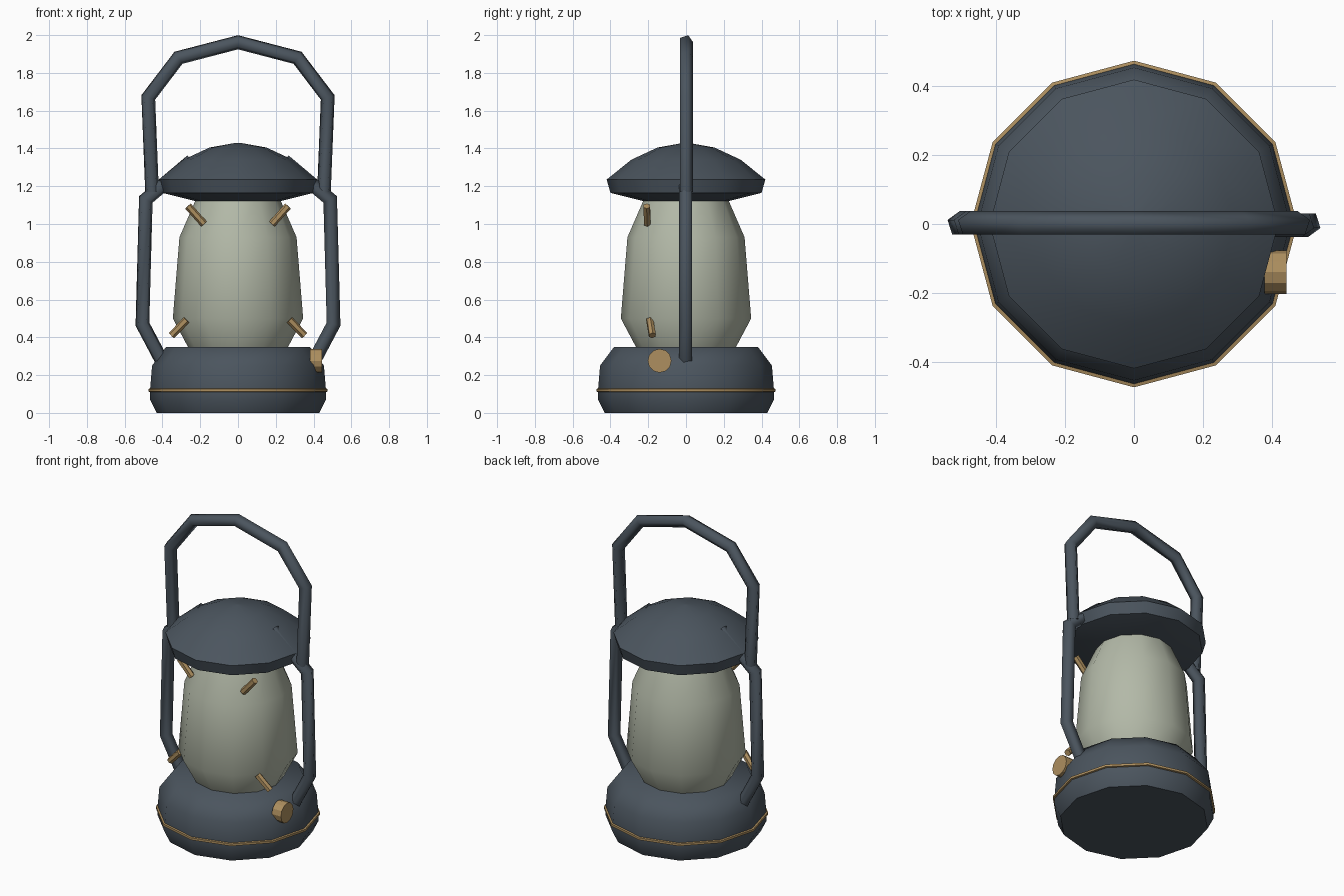
import bpy
import bmesh
from math import sin, cos, pi, radians
from mathutils import Vector, Matrix

if "Cube" in bpy.data.objects:
    bpy.data.objects.remove(bpy.data.objects["Cube"])


def make_material(name, rgb):
    mat = bpy.data.materials.new(name)
    mat.use_nodes = True
    color = (*rgb, 1)
    mat.diffuse_color = color
    mat.node_tree.nodes["Principled BSDF"].inputs["Base Color"].default_value = color
    return mat


slate = make_material("slate metal", (0.07, 0.09, 0.112))
brass = make_material("brass", (0.42, 0.275, 0.115))
glass = make_material("frosted glass", (0.45, 0.485, 0.39))


def finish(name, bm, mat, angle=None):
    bmesh.ops.recalc_face_normals(bm, faces=bm.faces)
    mesh = bpy.data.meshes.new(name)
    bm.to_mesh(mesh)
    bm.free()
    mesh.materials.append(mat)
    obj = bpy.data.objects.new(name, mesh)
    bpy.context.collection.objects.link(obj)
    if angle:
        bpy.ops.object.select_all(action='DESELECT')
        obj.select_set(True)
        bpy.context.view_layer.objects.active = obj
        bpy.ops.object.shade_smooth_by_angle(angle=radians(angle))
    return obj


def skin(bm, rings, closed=False):
    """Bridge consecutive vertex rings with quads; cap the ends if open."""
    sides = len(rings[0])
    pairs = list(zip(rings, rings[1:]))
    if closed:
        pairs.append((rings[-1], rings[0]))
    for a, b in pairs:
        for i in range(sides):
            j = (i + 1) % sides
            bm.faces.new((a[i], a[j], b[j], b[i]))
    if not closed:
        bm.faces.new(rings[0])
        bm.faces.new(rings[-1])


def lathe(name, profile, mat, angle, closed=False, sides=12):
    bm = bmesh.new()
    rings = [[bm.verts.new((r * cos(2 * pi * i / sides), r * sin(2 * pi * i / sides), z))
              for i in range(sides)] for r, z in profile]
    skin(bm, rings, closed)
    return finish(name, bm, mat, angle)


def tube(name, path, radius, mat, turn=1, sides=5):
    """Mitred tube along a path of (x, z) points in the plane y = 0."""
    pts = [Vector(p) for p in path]
    bm = bmesh.new()
    rings = []
    for k, p in enumerate(pts):
        before = (p - pts[max(k - 1, 0)]).normalized()
        after = (pts[min(k + 1, len(pts) - 1)] - p).normalized()
        tangent = (before + after).normalized()
        normal = Vector((-tangent.y, tangent.x))
        stretch = 1 / tangent.dot(after if after.length else before)
        ring = []
        for i in range(sides):
            a = 2 * pi * i / sides
            q = p + normal * (radius * stretch * sin(a))
            ring.append(bm.verts.new((turn * q.x, turn * radius * cos(a), q.y)))
        rings.append(ring)
    skin(bm, rings)
    return finish(name, bm, mat, 80)


def rod(name, start, end, radius, sides, mat):
    start, end = Vector(start), Vector(end)
    axis = end - start
    place = Matrix.Translation((start + end) / 2) @ axis.to_track_quat('Z', 'Y').to_matrix().to_4x4()
    bm = bmesh.new()
    bmesh.ops.create_cone(bm, cap_ends=True, segments=sides, radius1=radius,
                          radius2=radius, depth=axis.length, matrix=place)
    return finish(name, bm, mat)


# Lantern body: base, trim ring, glass and cap
lathe("base", [(0.43, 0), (0.465, 0.07), (0.465, 0.13), (0.455, 0.25), (0.38, 0.35)], slate, 60)
lathe("trim_ring", [(0.455, 0.108), (0.475, 0.113), (0.475, 0.127), (0.455, 0.132)],
      brass, 40, closed=True)
lathe("glass_globe", [(0.26, 0.34), (0.345, 0.5), (0.31, 0.93), (0.21, 1.16)], glass, 50)
lathe("cap", [(0.22, 1.12), (0.40, 1.165), (0.42, 1.235), (0.29, 1.34), (0.15, 1.405),
              (0.01, 1.43)], slate, 50)

# Carrying handle
half = [(-0.455, 1.17), (-0.475, 1.67), (-0.315, 1.88)]
tube("handle", half + [(0, 1.962)] + [(-x, z) for x, z in reversed(half)], 0.038, slate)

# Side frames, the second turned half way round the lantern
frame = [(-0.395, 0.26), (-0.506, 0.47), (-0.488, 1.13), (-0.245, 1.335)]
for side, turn in (("right", 1), ("left", -1)):
    tube(side + "_frame", frame, 0.038, slate, turn)

# Brass pegs holding the front of the glass
for side, s in (("right", -1), ("left", 1)):
    rod(side + "_upper_peg", (s * 0.265, -0.208, 1.095), (s * 0.18, -0.204, 1.0), 0.02, 6, brass)
    rod(side + "_lower_peg", (s * 0.352, -0.178, 0.41), (s * 0.272, -0.192, 0.492), 0.02, 6, brass)

# Wick knob
rod("wick_knob", (0.38, -0.14, 0.276), (0.444, -0.14, 0.276), 0.063, 12, brass)
